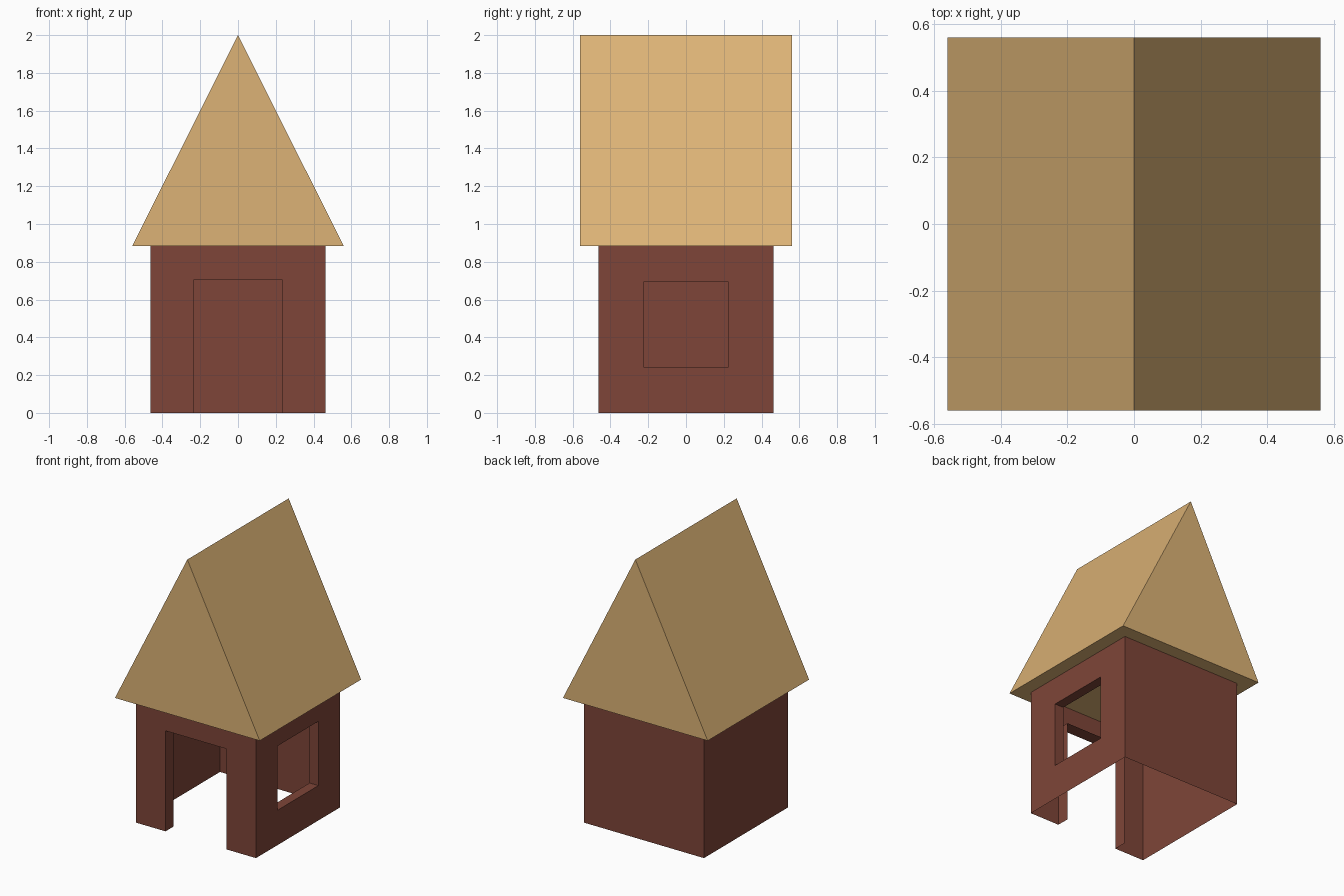
import bpy
from math import pi
from mathutils import Matrix, Vector

if "Cube" in bpy.data.objects:
    bpy.data.objects.remove(bpy.data.objects["Cube"])

HALF, TOP = 0.464, 0.883      # wall half width and height
EAVE, RIDGE = 0.56, 2.0       # roof half size and ridge height


def material(name, rgb):
    m = bpy.data.materials.new(name)
    m.diffuse_color = (*rgb, 1)
    m.use_nodes = True
    m.node_tree.nodes["Principled BSDF"].inputs["Base Color"].default_value = m.diffuse_color
    return m


def make(name, verts, faces, mat):
    mesh = bpy.data.meshes.new(name)
    mesh.from_pydata(verts, [], faces)
    mesh.materials.append(mat)
    ob = bpy.data.objects.new(name, mesh)
    bpy.context.collection.objects.link(ob)
    return ob


def wall(name, turn, mat, opening=None, depth=0.0):
    """Thin wall panel, turned about z; an opening gets a reveal going inward."""
    verts, faces = [], []
    rot = Matrix.Rotation(turn, 3, 'Z')

    def quad(*pts):
        n = len(verts)
        verts.extend(rot @ Vector((u, d - HALF, v)) for u, v, d in pts)
        faces.append(range(n, n + 4))

    def rect(u0, u1, v0, v1):
        quad((u0, v0, 0), (u1, v0, 0), (u1, v1, 0), (u0, v1, 0))

    if opening is None:
        rect(-HALF, HALF, 0, TOP)
    else:
        u, v0, v1 = opening
        rect(-HALF, -u, 0, TOP)
        rect(u, HALF, 0, TOP)
        rect(-u, u, v1, TOP)
        if v0 > 0:
            rect(-u, u, 0, v0)
        loop = [(-u, v0), (u, v0), (u, v1), (-u, v1)]
        for i in range(0 if v0 > 0 else 1, 4):
            a, b = loop[i], loop[(i + 1) % 4]
            quad((*a, 0), (*b, 0), (*b, depth), (*a, depth))
    return make(name, verts, faces, mat)


brick = material("wall_brown", (0.21, 0.06, 0.04))
straw = material("roof_tan", (0.72, 0.45, 0.18))

# Walls: doorway at the front, window on the right, plain back and left
wall("front_wall", 0, brick, (0.236, 0.0, 0.703), 0.09)
wall("right_wall", pi / 2, brick, (0.225, 0.244, 0.693), 0.068)
wall("back_wall", pi, brick)
wall("left_wall", -pi / 2, brick)

# Closed gable roof, ridge running front to back
roof = [(x, y, z) for y in (-EAVE, EAVE)
        for x, z in ((-EAVE, TOP), (EAVE, TOP), (0, RIDGE))]
make("roof", roof, [(0, 1, 2), (5, 4, 3), (0, 3, 4, 1), (1, 4, 5, 2), (2, 5, 3, 0)], straw)
